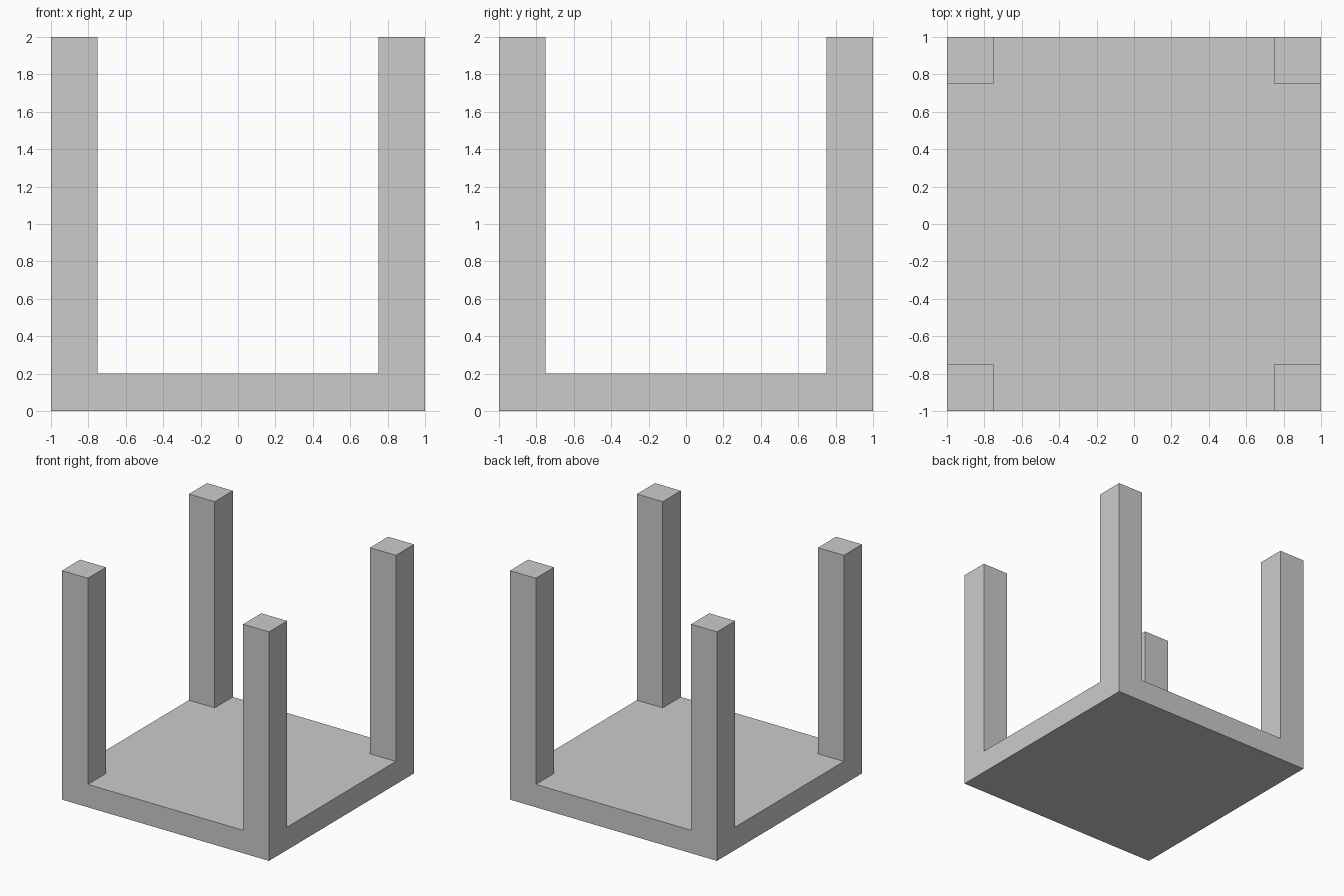
import bpy
import bmesh
from mathutils import Matrix, Vector

if "Cube" in bpy.data.objects:
    bpy.data.objects.remove(bpy.data.objects["Cube"])

HALF = 1.0      # half width of the base
INNER = 0.75    # inner face of the posts
BASE_H = 0.2    # base thickness
HEIGHT = 2.0    # overall height

bm = bmesh.new()

# Square base slab standing on z = 0
bmesh.ops.create_cube(
    bm, size=1,
    matrix=Matrix.Translation((0, 0, BASE_H / 2)) @ Matrix.Diagonal((2 * HALF, 2 * HALF, BASE_H, 1)))

# Cut the slab along the inner faces of the posts
for axis in (Vector((1, 0, 0)), Vector((0, 1, 0))):
    for side in (-1, 1):
        bmesh.ops.bisect_plane(bm, geom=bm.verts[:] + bm.edges[:] + bm.faces[:],
                               plane_co=axis * side * INNER, plane_no=axis)


def is_corner_top(face):
    c = face.calc_center_median()
    return abs(c.z - BASE_H) < 1e-4 and abs(c.x) > INNER and abs(c.y) > INNER and face.normal.z > 0.9


# Raise the four corner squares into posts
bm.normal_update()
corners = [f for f in bm.faces if is_corner_top(f)]
result = bmesh.ops.extrude_face_region(bm, geom=corners)
raised = [v for v in result["geom"] if isinstance(v, bmesh.types.BMVert)]
bmesh.ops.translate(bm, verts=raised, vec=(0, 0, HEIGHT - BASE_H))
leftover = [f for f in corners if f.is_valid]
if leftover:
    bmesh.ops.delete(bm, geom=leftover, context='FACES_ONLY')

# Merge coplanar faces so posts run flush into the base
bmesh.ops.dissolve_limit(bm, angle_limit=0.01, verts=bm.verts[:], edges=bm.edges[:])
bmesh.ops.recalc_face_normals(bm, faces=bm.faces[:])

mesh = bpy.data.meshes.new("base_with_corner_posts")
bm.to_mesh(mesh)
bm.free()
obj = bpy.data.objects.new("base_with_corner_posts", mesh)
bpy.context.collection.objects.link(obj)
